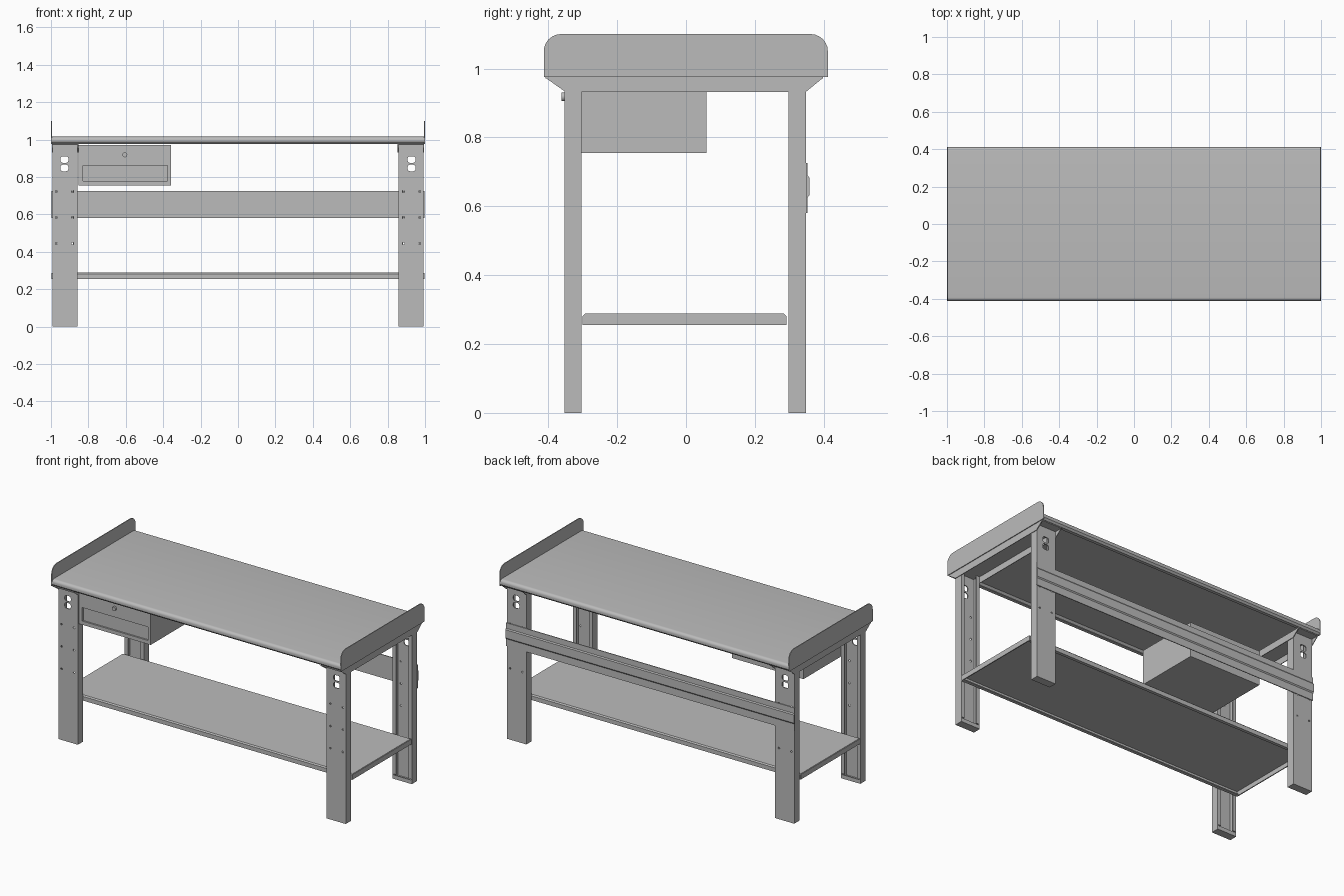
import bpy
import math

cube = bpy.data.objects.get("Cube")
if cube:
    bpy.data.objects.remove(cube, do_unlink=True)

T = 0.006  # sheet metal thickness
parts = []

grey = bpy.data.materials.new("painted_steel_grey")
grey.use_nodes = True
colour = (0.5, 0.5, 0.5, 1)
grey.diffuse_color = colour
grey.node_tree.nodes["Principled BSDF"].inputs["Base Color"].default_value = colour

ROT = {
    "front": (math.pi / 2, 0, 0),            # outline is (x, z)
    "side": (math.pi / 2, 0, math.pi / 2),   # outline is (y, z)
}


def prism(name, facing, centre, depth, outline, holes=()):
    """Extrude a filled outline with holes along y (front) or x (side)."""
    curve = bpy.data.curves.new(name, "CURVE")
    curve.dimensions = "2D"
    curve.fill_mode = "BOTH"
    curve.extrude = depth / 2
    for loop in (outline, *holes):
        spline = curve.splines.new("POLY")
        spline.points.add(len(loop) - 1)
        for point, (u, v) in zip(spline.points, loop):
            point.co = (u, v, 0, 1)
        spline.use_cyclic_u = True
    temp = bpy.data.objects.new(name + "_outline", curve)
    bpy.context.collection.objects.link(temp)
    graph = bpy.context.evaluated_depsgraph_get()
    mesh = bpy.data.meshes.new_from_object(temp.evaluated_get(graph))
    bpy.data.objects.remove(temp, do_unlink=True)
    obj = bpy.data.objects.new(name, mesh)
    bpy.context.collection.objects.link(obj)
    obj.rotation_euler = ROT[facing]
    obj.location = (0, centre, 0) if facing == "front" else (centre, 0, 0)
    mesh.materials.clear()
    mesh.materials.append(grey)
    parts.append(obj)
    return obj


def rect(u0, u1, v0, v1):
    return [(u0, v0), (u1, v0), (u1, v1), (u0, v1)]


def arc(u, v, r, start, end, steps=6):
    angles = [math.radians(start + (end - start) * i / steps) for i in range(steps + 1)]
    return [(u + r * math.cos(a), v + r * math.sin(a)) for a in angles]


def rounded(u, v, w, h, r):
    loop = []
    for i, (su, sv) in enumerate([(1, 1), (-1, 1), (-1, -1), (1, -1)]):
        loop += arc(u + su * (w / 2 - r), v + sv * (h / 2 - r), r, 90 * i, 90 * i + 90, 4)
    return loop


def box(name, x0, x1, y0, y1, z0, z1):
    x0, x1 = sorted((x0, x1))
    y0, y1 = sorted((y0, y1))
    return prism(name, "side", (x0 + x1) / 2, x1 - x0, rect(y0, y1, z0, z1))


# Worktop: folded sheet with rolled long edges and return lips
half = 0.411
outer = arc(half - 0.018, 0.997, 0.018, 90, 0) + [(half, 0.986), (half - 0.01, 0.975)]
inner = [(half - 0.03, 0.975), (half - 0.03, 0.975 + T), (half - 0.013, 0.975 + T),
         (half - T, 0.988), (half - T, 0.998), (half - 0.016, 1.015 - T)]
right_half = outer + inner
left_half = [(-y, z) for y, z in reversed(right_half)]
prism("worktop", "side", 0, 1.99, right_half + left_half)

# Upright end guards with rounded upper corners
guard = [(-0.413, 0.975), (0.412, 0.975)]
guard += arc(0.362, 1.05, 0.05, 0, 90) + arc(-0.363, 1.05, 0.05, 90, 180)
for side, sx in (("left", 1), ("right", -1)):
    prism(side + "_end_guard", "side", sx * 0.9975, 0.005, guard)

    # Cross brace: channel with flared webs on both sides of the legs
    web = [(-0.408, 0.973), (-0.35, 0.932), (0.348, 0.932), (0.398, 0.973)]
    prism(side + "_brace_outer_web", "side", sx * 0.993, 0.004, web)
    prism(side + "_brace_inner_web", "side", sx * 0.856, 0.004, web)
    box(side + "_brace_top", sx * 0.854, sx * 0.995, -0.408, 0.398, 0.971, 0.975)

    # Folded legs, open towards the middle of the bench
    for end, face, sy in (("front", -0.353, 1), ("back", 0.348, -1)):
        name = side + "_" + end + "_leg"
        back = face + sy * 0.05
        x_in, x_out = sx * 0.858, sx * 0.991
        holes = [rounded(sx * 0.928, z, 0.042, 0.035, 0.012) for z in (0.893, 0.848)]
        holes += [arc(sx * x, z, 0.006, 0, 315, 7)
                  for x in (0.971, 0.885) for z in (0.722, 0.583, 0.444)]
        prism(name + "_face", "front", face + sy * T / 2, T,
              rect(min(x_in, x_out), max(x_in, x_out), 0, 0.97), holes)
        for label, x, d in (("inner", x_in, sx), ("outer", x_out, -sx)):
            box(name + "_" + label + "_flange", x, x + d * T, face + sy * T, back, 0, 0.97)
            box(name + "_" + label + "_lip", x + d * T, x + d * 0.024,
                back - sy * T, back, 0.03, 0.97)
        box(name + "_foot", x_in + sx * T, x_out - sx * T, face + sy * T, back, 0, T)
        box(name + "_foot_lip", x_in + sx * T, x_out - sx * T,
            back - sy * T, back, T, 0.024)

# Lower shelf: downturned tray
y0, y1, z0, z1 = -0.30, 0.292, 0.255, 0.288
shelf = [(y0, z0), (y0, z1 - 0.007), (y0 + 0.007, z1), (y1 - 0.007, z1), (y1, z1 - 0.007),
         (y1, z0), (y1 - 0.02, z0), (y1 - 0.02, z0 + T), (y1 - T, z0 + T),
         (y1 - T, z1 - T), (y0 + T, z1 - T), (y0 + T, z0 + T),
         (y0 + 0.02, z0 + T), (y0 + 0.02, z0)]
prism("shelf", "side", 0, 1.984, shelf)
for side, sx in (("left", 1), ("right", -1)):
    box(side + "_shelf_end", sx * 0.99, sx * 0.996, y0 + 0.004, y1 - 0.004, z0, z1 - 0.002)

# Back rail with a raised middle band
ridge = [(0.348, 0.58), (0.348, 0.725)]
band = [(0.353, 0.725), (0.353, 0.69), (0.358, 0.683),
        (0.358, 0.632), (0.353, 0.625), (0.353, 0.58)]
prism("back_rail", "side", 0, 1.992, ridge + band)

# Drawer: case, framed front with recessed panel, and lock
box("drawer_case", -0.853, -0.358, -0.34, 0.06, 0.755, 0.972)
prism("drawer_front", "front", -0.345, 0.01, rect(-0.853, -0.358, 0.755, 0.972),
      [rect(-0.83, -0.376, 0.778, 0.862)])
prism("drawer_lock", "front", -0.356, 0.012, arc(-0.605, 0.918, 0.013, 0, 345, 23))

# Smooth the rolled edges while keeping folds crisp
bpy.ops.object.select_all(action="DESELECT")
for obj in parts:
    obj.select_set(True)
bpy.context.view_layer.objects.active = parts[0]
bpy.ops.object.shade_smooth_by_angle(angle=math.radians(30))
